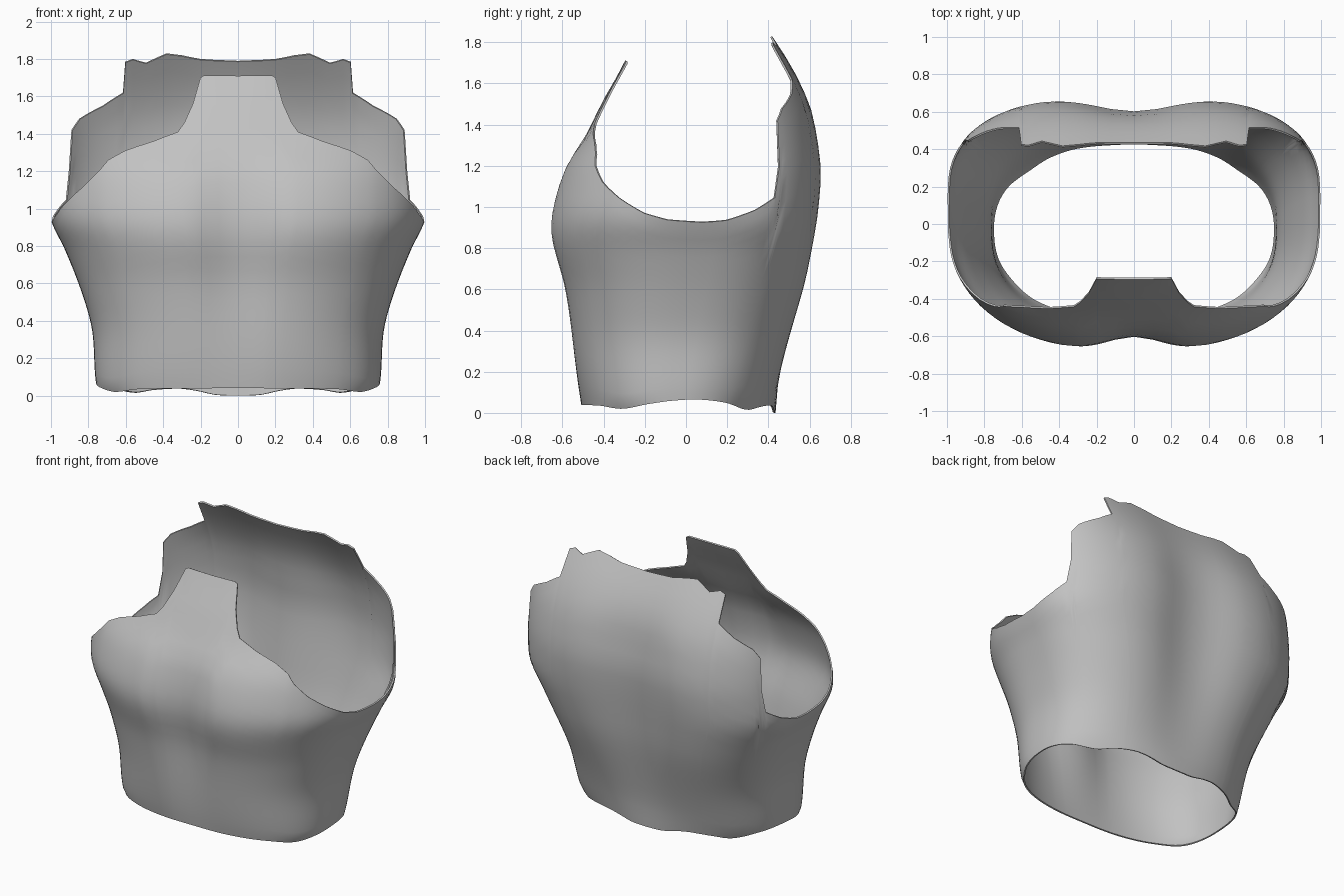
import bpy, bmesh, math

if "Cube" in bpy.data.objects:
    bpy.data.objects.remove(bpy.data.objects["Cube"])


def curve(keys, t):
    """Smooth value at t through (position, value) keys."""
    if t <= keys[0][0]:
        return keys[0][1]
    for i in range(len(keys) - 1):
        (a, va), (b, vb) = keys[i], keys[i + 1]
        if t <= b:
            def slope(k):
                lo, hi = keys[max(k - 1, 0)], keys[min(k + 1, len(keys) - 1)]
                return (hi[1] - lo[1]) / (hi[0] - lo[0])
            h = b - a
            s = (t - a) / h
            return (va * (2*s**3 - 3*s*s + 1) + vb * (3*s*s - 2*s**3)
                    + h * slope(i) * (s**3 - 2*s*s + s) + h * slope(i + 1) * (s**3 - s*s))
    return keys[-1][1]


def linear(keys, t):
    for (a, va), (b, vb) in zip(keys, keys[1:]):
        if t <= b:
            return va + (vb - va) * (t - a) / (b - a)
    return keys[-1][1]


# Torso outline by height: half width, chest depth, back depth, widest y
WIDTH = [(0, .725), (.06, .758), (.35, .78), (.55, .835), (.78, .925), (.94, 1.0),
         (1.1, 1.005), (1.8, 1.005)]
FRONT = [(0, -.495), (.04, -.512), (.2, -.545), (.6, -.61), (.85, -.675), (1.0, -.665),
         (1.2, -.595), (1.35, -.49), (1.55, -.38), (1.7, -.295)]
BACK = [(0, .435), (.2, .49), (.6, .61), (.85, .655), (1.05, .68), (1.2, .685),
        (1.45, .64), (1.6, .575), (1.72, .505), (1.83, .43)]
MIDDLE = [(0, -.04), (.5, .02), (.9, .08), (1.8, .08)]
# Centre groove depth of chest and spine
GROOVE_F = [(0, 0), (.3, .025), (.85, .075), (1.1, .055), (1.4, .0), (1.8, 0)]
GROOVE_B = [(0, .0), (.2, .035), (.7, .08), (1.3, .08), (1.6, .04), (1.85, .018)]
# Squareness of the cross-section
POWER_F, POWER_B = 2.5, [(0, 2.2), (.9, 2.8), (1.8, 2.8)]

# Upper rim as (x, height): neck and arm opening, then shoulder blade and back neck
RIM_FRONT = [(0, 1.71), (.18, 1.712), (.2, 1.70), (.24, 1.56), (.285, 1.46), (.32, 1.41),
             (.45, 1.36), (.6, 1.31), (.69, 1.26), (.74, 1.2), (.82, 1.12), (.9, 1.045),
             (.963, .97), (.99, .937)]
RIM_BACK = [(.996, .935), (.965, .985), (.915, 1.045), (.9, 1.2), (.886, 1.42), (.845, 1.48),
            (.72, 1.55), (.612, 1.62), (.6, 1.785), (.56, 1.8), (.49, 1.78), (.38, 1.83),
            (.3, 1.82), (.2, 1.80), (0, 1.79)]
RIM = ([(math.degrees(math.asin(x ** (POWER_F / 2))), z) for x, z in RIM_FRONT]
       + [(90, .925)]
       + [(180 - math.degrees(math.asin(x ** 1.4)), z) for x, z in RIM_BACK])
# Lower hem by angle from the front, with the small tab at the back
HEM = [(0, .04), (40, .035), (60, .02), (78, .045), (95, .065), (115, .05), (132, .015),
       (145, .03), (158, .037), (165, .025), (172, .004), (180, 0)]


def torso_point(angle, z):
    a = math.radians(angle)
    s, c = abs(math.sin(a)), abs(math.cos(a))
    is_front = angle < 90
    n = POWER_F if is_front else linear(POWER_B, z)
    mid = curve(MIDDLE, z)
    x = curve(WIDTH, z) * s ** (2 / n)
    depth = curve(FRONT if is_front else BACK, z) - mid
    y = mid + depth * c ** (2 / n)
    if is_front:
        y += curve(GROOVE_F, z) * math.exp(-(x / .2) ** 2)
    else:
        y -= curve(GROOVE_B, z) * math.exp(-(x / .3) ** 2)
    return (0 if s < 1e-6 else x, y, z)


# Column angles: every rim corner, with wide gaps subdivided
angles = [0]
for (a, _), (b, _) in zip(RIM, RIM[1:]):
    steps = max(1, math.ceil((b - a) / 4))
    angles += [a + (b - a) * k / steps for k in range(1, steps + 1)]

# Half of the shell, mirrored and thickened
ROWS = 22
bm = bmesh.new()
columns = []
for a in angles:
    low, high = curve(HEM, a), linear(RIM, a)
    columns.append([bm.verts.new(torso_point(a, low + (high - low) * (r / ROWS) ** 1.1))
                    for r in range(ROWS + 1)])
for p, q in zip(columns, columns[1:]):
    for r in range(ROWS):
        bm.faces.new((p[r], q[r], q[r + 1], p[r + 1]))
mesh = bpy.data.meshes.new("torso_armour")
bm.to_mesh(mesh)
bm.free()

armour = bpy.data.objects.new("torso_armour", mesh)
bpy.context.collection.objects.link(armour)
steel = bpy.data.materials.new("plain_grey")
steel.diffuse_color = (.54, .54, .54, 1)
steel.use_nodes = True
steel.node_tree.nodes["Principled BSDF"].inputs["Base Color"].default_value = steel.diffuse_color
mesh.materials.append(steel)

mirror = armour.modifiers.new("mirror", 'MIRROR')
mirror.merge_threshold = .001
shell = armour.modifiers.new("thickness", 'SOLIDIFY')
shell.thickness = .01
shell.offset = -1

bpy.context.view_layer.objects.active = armour
armour.select_set(True)
bpy.ops.object.convert(target='MESH')
bpy.ops.object.shade_smooth_by_angle(angle=math.radians(50))
